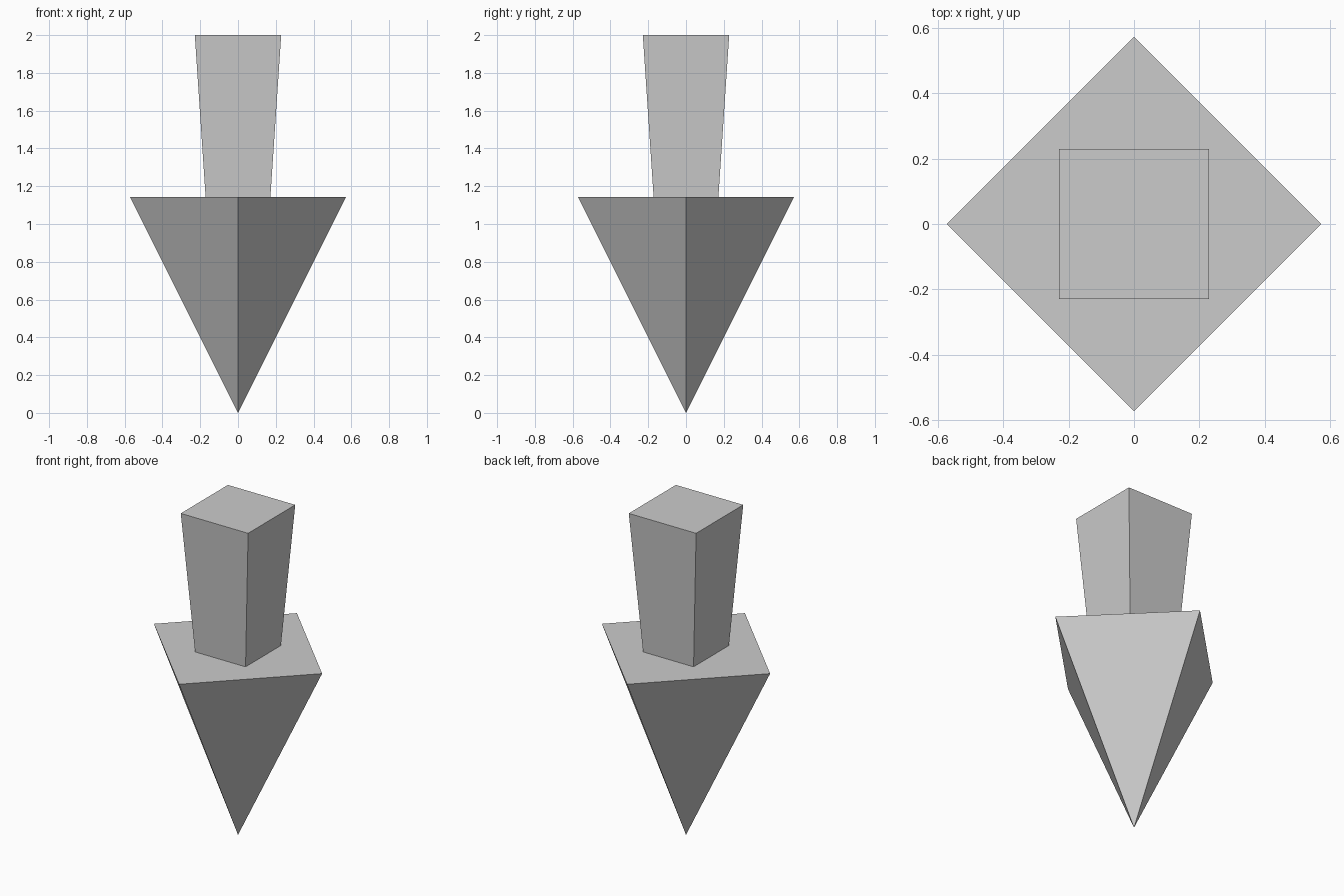
import bpy
from math import pi, sqrt

if "Cube" in bpy.data.objects:
    bpy.data.objects.remove(bpy.data.objects["Cube"])


def square_taper(name, r_bottom, r_top, z0, z1, turn=0.0):
    """Four-sided tapered solid; radii are measured to the corners."""
    bpy.ops.mesh.primitive_cone_add(
        vertices=4, radius1=r_bottom, radius2=r_top, depth=z1 - z0,
        location=(0, 0, (z0 + z1) / 2), rotation=(0, 0, turn))
    obj = bpy.context.object
    obj.name = name
    bpy.ops.object.transform_apply(location=False, rotation=True, scale=True)
    return obj


JOIN_Z = 1.143

# Arrow head: inverted pyramid with corners on the x and y axes
square_taper("arrow_head", 0.0, 0.5714, 0.0, JOIN_Z)

# Shaft: square post widening upward, sides facing the axes
square_taper("arrow_shaft", 0.1714 * sqrt(2), 0.2286 * sqrt(2), JOIN_Z, 2.0, pi / 4)
